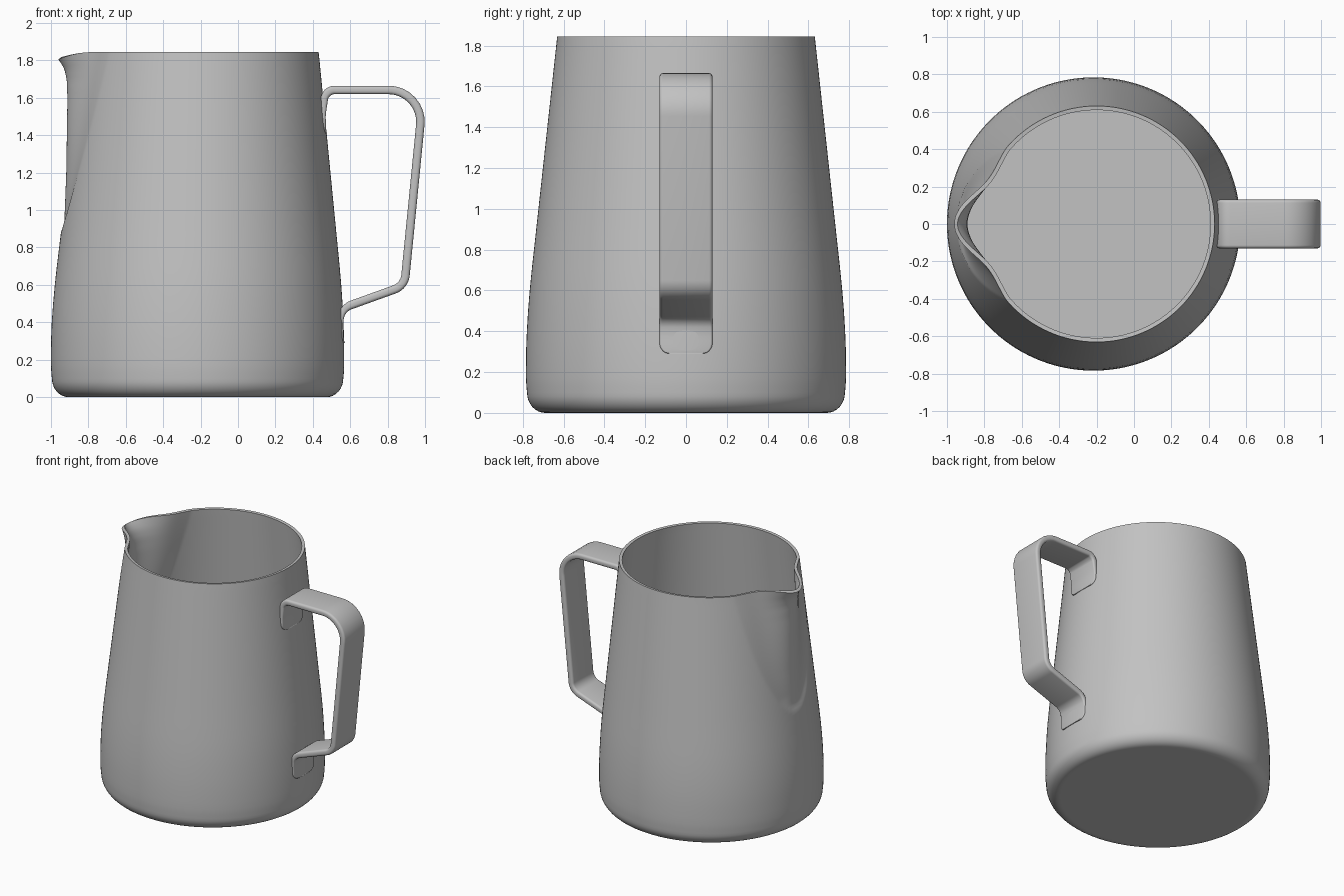
import bpy, bmesh, math
from mathutils import Vector

cube = bpy.data.objects.get("Cube")
if cube:
    bpy.data.objects.remove(cube, do_unlink=True)

steel = bpy.data.materials.new("brushed steel grey")
steel.use_nodes = True
GREY = (0.54, 0.54, 0.54, 1)
steel.diffuse_color = GREY
steel.node_tree.nodes["Principled BSDF"].inputs["Base Color"].default_value = GREY


def lerp_table(table, v):
    """Piecewise linear lookup in a list of (input, output) pairs."""
    for (a, fa), (b, fb) in zip(table, table[1:]):
        if v <= b:
            return fa + (fb - fa) * max(0, (v - a) / (b - a))
    return table[-1][1]


def make_object(name, bm):
    mesh = bpy.data.meshes.new(name)
    bm.to_mesh(mesh)
    bm.free()
    mesh.materials.append(steel)
    obj = bpy.data.objects.new(name, mesh)
    bpy.context.collection.objects.link(obj)
    bpy.ops.object.select_all(action='DESELECT')
    obj.select_set(True)
    bpy.context.view_layer.objects.active = obj
    return obj


def bridge(bm, rings):
    """Quads between consecutive closed rings of vertices."""
    for lo, hi in zip(rings, rings[1:]):
        n = len(lo)
        for i in range(n):
            j = (i + 1) % n
            bm.faces.new((lo[i], lo[j], hi[j], hi[i]))


# Jug body: tapered wall with a pressed pouring spout on the -x side
TOP = 1.845
WALL = [(0.1, 0.779), (0.15, 0.784), (0.3, 0.784), (0.4, 0.78), (0.5, 0.774), (0.6, 0.766),
        (0.7, 0.756), (0.8, 0.745), (0.9, 0.734), (TOP, 0.631)]
SPOUT = [(0.88, 0), (0.93, -0.012), (1.2, 0.01), (1.6, 0.052), (1.7, 0.068),
         (1.76, 0.088), (1.8, 0.108), (TOP, 0.13)]


def wall_radius(z):
    # averaged lookup rounds off the joints in the table
    return sum(lerp_table(WALL, z + k * 0.03) for k in (-1, 0, 1)) / 3 if 0.2 < z < 1.7 \
        else lerp_table(WALL, z)


def body_point(z, r, a):
    cx = -0.216 + 0.016 * min(1, max(0, (z - 0.4) / 1.4))
    t = (z - 0.88) / (TOP - 0.88)
    if t > 0:
        u = abs(a) / (math.radians(39.5) * math.sqrt(t))
        if u < 1:
            dent = 0.022 * min(1, t * 8)
            peak = math.cos(u * math.pi / 2) ** (2 + 3 * t)
            r += (lerp_table(SPOUT, z) + dent) * peak - dent * (1 - u ** 3)
            z -= 0.04 * peak ** 2 * max(0, (z - 1.7) / (TOP - 1.7)) ** 2
    return Vector((cx - r * math.cos(a), -r * math.sin(a), z))


COLS = 240
angles = []
for i in range(COLS):
    s = 2 * i / COLS - 1
    angles.append(math.copysign(math.pi * abs(s) ** 1.4, s))   # denser at the spout

levels = [(0, 0.66), (0, 0.68)]
for k in range(9):                                             # rounded foot
    b = k / 8 * math.pi / 2
    levels.append((0.1 - 0.1 * math.cos(b), 0.69 + 0.089 * math.sin(b)))
levels += [(z, wall_radius(z)) for z in (0.13, 0.17, 0.22, 0.3, 0.4, 0.5, 0.6, 0.7, 0.8, 0.86)]
levels += [(z, wall_radius(z)) for z in
           [0.88 + (TOP - 0.88) * (k / 44) for k in range(45)]]

bm = bmesh.new()
rings = [[bm.verts.new(body_point(z, r, a)) for a in angles] for z, r in levels]
bridge(bm, rings)
bm.faces.new(rings[0][::-1])
body = make_object("jug_body", bm)
# sheet thickness grows inward
shell = body.modifiers.new("sheet thickness", 'SOLIDIFY')
shell.thickness = 0.022
shell.offset = -1
bpy.ops.object.modifier_apply(modifier=shell.name)
bpy.ops.object.shade_smooth_by_angle(angle=math.radians(40))


# Handle: flat strip with rounded edges swept along a filleted path in the xz plane
CORNERS = [((0.563, 0.29), 0), ((0.556, 0.475), 0.075), ((0.89, 0.595), 0.09),
           ((0.993, 1.642), 0.17), ((0.464, 1.642), 0.05), ((0.468, 1.41), 0)]


def filleted_path(corners, steps=10):
    pts = [Vector(corners[0][0])]
    for (p0, _), (p1, r), (p2, _) in zip(corners, corners[1:], corners[2:]):
        p0, p1, p2 = Vector(p0), Vector(p1), Vector(p2)
        d0, d2 = (p0 - p1).normalized(), (p2 - p1).normalized()
        half = d0.angle(d2) / 2
        centre = p1 + (d0 + d2).normalized() * (r / math.sin(half))
        reach = r / math.tan(half)
        start, end = p1 + d0 * reach - centre, p1 + d2 * reach - centre
        for k in range(steps + 1):
            pts.append(centre + start.lerp(end, k / steps).normalized() * r)
    pts.append(Vector(corners[-1][0]))
    return pts


def subdivide_end(a, b, n=10):
    """Points from free end a towards b, bunched at the free end."""
    return [a.lerp(b, (k / n) ** 2) for k in range(n)]


path = filleted_path(CORNERS)
path = (subdivide_end(path[0], path[1]) + path[1:-1]
        + subdivide_end(path[-1], path[-2])[::-1])
dist = [0]
for p, q in zip(path, path[1:]):
    dist.append(dist[-1] + (q - p).length)

bm = bmesh.new()
rings = []
for i, p in enumerate(path):
    tangent = (path[min(i + 1, len(path) - 1)] - path[max(i - 1, 0)]).normalized()
    normal = Vector((-tangent.y, tangent.x))
    from_end = min(dist[i], dist[-1] - dist[i])
    foot = 1 - min(1, max(0, (from_end - 0.1) / 0.12))         # 1 on the welded tabs
    half_t = 0.0225 - 0.010 * foot
    half_w = 0.13
    if from_end < 0.05:                                        # rounded tab corners
        half_w -= 0.05 - math.sqrt(0.05 ** 2 - (0.05 - from_end) ** 2)
    edge = half_t * 0.75
    ring = []
    for sy, sn, base in ((1, 1, 0), (-1, 1, 90), (-1, -1, 180), (1, -1, 270)):
        for k in range(5):
            b = math.radians(base + k * 22.5)
            y = sy * (half_w - edge) + edge * math.cos(b)
            n = sn * (half_t - edge) + edge * math.sin(b)
            q = p + normal * n
            wrap = foot * y * y / 1.45                         # tabs hug the round wall
            ring.append(bm.verts.new((q.x - wrap, y, q.y)))
    rings.append(ring)
bridge(bm, rings)
bm.faces.new(rings[0])
bm.faces.new(rings[-1])
bmesh.ops.recalc_face_normals(bm, faces=bm.faces[:])
make_object("handle", bm)
bpy.ops.object.shade_smooth_by_angle(angle=math.radians(40))
